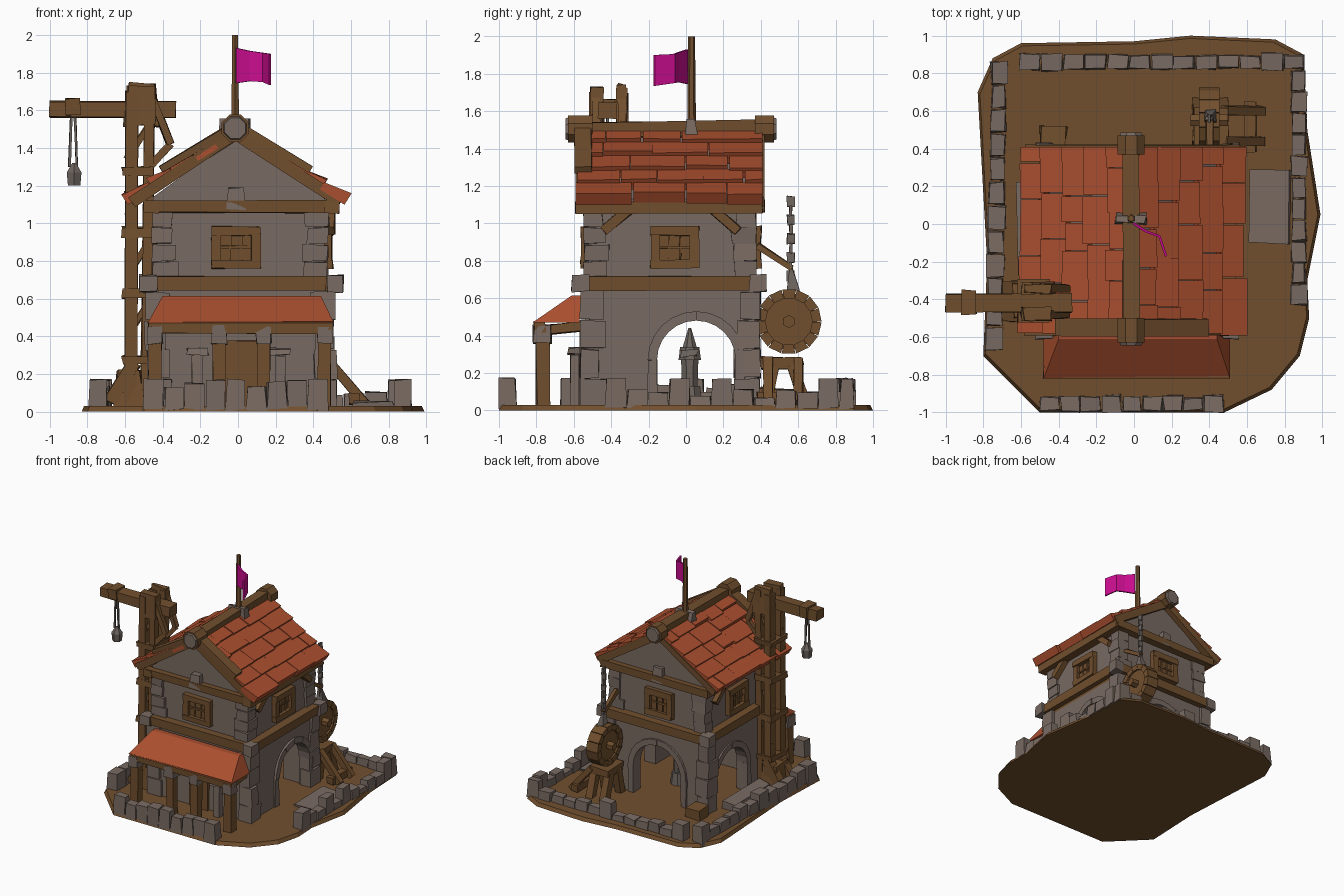
import bpy, bmesh, math, random
from mathutils import Vector as V

if "Cube" in bpy.data.objects:
    bpy.data.objects.remove(bpy.data.objects["Cube"])
random.seed(4)

def mat(name, c):
    m = bpy.data.materials.new(name)
    m.diffuse_color = (*c, 1)
    m.use_nodes = True
    m.node_tree.nodes["Principled BSDF"].inputs["Base Color"].default_value = m.diffuse_color
    return m

WOOD = mat("brown wood", (0.165, 0.078, 0.027))
STONE = mat("grey stone", (0.19, 0.145, 0.122))
RED = mat("red tile", (0.40, 0.078, 0.028))
PINK = mat("magenta cloth", (0.60, 0.004, 0.28))
METAL = mat("grey iron", (0.15, 0.125, 0.11))

class Part:
    """Collects chunky, slightly crooked solids into one object."""
    def __init__(self, name, m):
        self.name, self.m, self.bm = name, m, bmesh.new()
    def prism(self, a, b):
        va, vb = ([self.bm.verts.new(p) for p in r] for r in (a, b))
        self.bm.faces.new(va); self.bm.faces.new(vb[::-1])
        for i in range(len(va)):
            k = (i + 1) % len(va)
            self.bm.faces.new((va[i], vb[i], vb[k], va[k]))
    def box(self, p, q, j=.006, top=0):
        x0, x1 = sorted((p[0], q[0])); y0, y1 = sorted((p[1], q[1])); z0, z1 = sorted((p[2], q[2]))
        def ring(z, t):
            return [V((x, y, z)) + V([random.uniform(-j, j) for _ in "xyz"]) for x, y in
                    ((x0 + t, y0 + t), (x1 - t, y0 + t), (x1 - t, y1 - t), (x0 + t, y1 - t))]
        self.prism(ring(z0, 0), ring(z1, top))
    def beam(self, p, q, w, h=None, j=.005, end=1):
        p, q, h = V(p), V(q), h or w
        d = (q - p).normalized()
        s = d.cross(V((0, 1, 0)) if abs(d.z) > .95 else V((0, 0, 1))).normalized()
        u = s.cross(d)
        def ring(c, k):
            return [c + s * a * w * k / 2 + u * b * h * k / 2 + V([random.uniform(-j, j) for _ in "xyz"])
                    for a, b in ((-1, -1), (1, -1), (1, 1), (-1, 1))]
        self.prism(ring(p, 1), ring(q, end))
    def cyl(self, p, q, r, r2=None, n=8):
        p, q = V(p), V(q)
        rot = (q - p).to_track_quat('Z', 'Y')
        def ring(c, r):
            return [c + rot @ V((r * math.cos(t), r * math.sin(t), 0))
                    for t in [(i + .5) * math.tau / n for i in range(n)]]
        self.prism(ring(p, r), ring(q, r if r2 is None else r2))
    def done(self):
        bmesh.ops.recalc_face_normals(self.bm, faces=self.bm.faces)
        me = bpy.data.meshes.new(self.name)
        self.bm.to_mesh(me); self.bm.free()
        me.materials.append(self.m)
        bpy.context.collection.objects.link(bpy.data.objects.new(self.name, me))

# ground plate
p = Part("ground", WOOD)
edge = [(-.6, .96), (0, .97), (.3, 1), (.75, .98), (.9, .9), (.92, .5), (.99, .05), (.92, -.3), (.93, -.5),
        (.88, -.7), (.73, -.88), (.48, -1), (-.5, -1), (-.8, -.7), (-.78, -.2), (-.83, .7), (-.75, .88)]
p.prism([(x, y, 0) for x, y in edge], [(x * .985, y * .985, .03) for x, y in edge])
p.done()

# low stone perimeter walls, block by block
p = Part("perimeter_wall", STONE)
def low_wall(a, b, n, h, tall):
    a, b = V(a), V(b)
    for i in range(n):
        s, e = a.lerp(b, i / n), a.lerp(b, (i + .97) / n)
        z = .17 if i in tall else h + random.uniform(-.02, .02)
        sd = V((-(b - a).y, (b - a).x)).normalized() * (.04 + random.uniform(-.006, .008))
        p.box((*(s + sd), .01), (*(e - sd), z), .006, .004)
low_wall((-.5, -.955), (.48, -.955), 9, .15, (0, 3, 8))
low_wall((-.745, -.67), (-.715, .87), 12, .12, (0, 1, 5, 11))
low_wall((-.61, .86), (.91, .86), 13, .10, (0, 6, 12))
low_wall((.875, -.43), (.875, .82), 11, .09, (0, 3, 5, 10))
p.box((.61, -.1, .02), (.83, .28, .055), .012)
p.box((-.62, -.28, .02), (-.5, .22, .09), .01)
p.done()

# ground storey walls with open arches on left, right and back
def arch(c, r, spring, n=12):
    return [(c + r * math.cos(math.pi * i / n), spring + r * math.sin(math.pi * i / n)) for i in range(n + 1)]
XL, XR, YF, YB = -.47, .49, -.54, .37
side = lambda x: (lambda u, v, t: (x + t, u, v))
p, ring = Part("lower_walls", STONE), Part("arch_stones", STONE)
for f, lo, hi, c, o in ((lambda u, v, t: (XR + t, u, v), YF, YB, .055, .21),
                        (lambda u, v, t: (XL - t, u, v), YF, YB, .055, .21),
                        (lambda u, v, t: (u, YB + t, v), XL, XR, .01, .23)):
    a = arch(c, o, .27)
    prof = [(lo, .02), (lo, .66), (hi, .66), (hi, .02), (c + o, .02)] + a + [(c - o, .02)]
    p.prism([f(u, v, 0) for u, v in prof], [f(u, v, -.09) for u, v in prof])
    big = arch(c, o + .05, .27)
    for i in range(0, 12, 2):                       # raised voussoirs
        q = [big[i], big[i + 1], big[i + 2], a[i + 2], a[i + 1], a[i]]
        t = random.uniform(.01, .022)
        ring.prism([f(u, v, -.03) for u, v in q], [f(u, v, t) for u, v in q])
    for s in (-1, 1):
        ring.box(f(c + s * o, .02, -.03), f(c + s * (o + .05), .27, .015), .004)
p.box((XL, YF, .02), (XR, YF + .09, .66), 0)
p.done(); ring.done()

# upper storey and gable
p = Part("upper_walls", STONE)
p.box((-.43, -.52, .63), (.46, .36, 1.08), 0)
g = [(-.45, 1.06), (.46, 1.06), (.46, 1.13), (-.01, 1.46), (-.45, 1.14)]
p.prism([(x, -.53, z) for x, z in g], [(x, .37, z) for x, z in g])
p.box((-.06, -.585, 1.07), (.04, -.5, 1.19), .006, .012)
p.box((-.06, .34, 1.07), (.04, .42, 1.19), .006, .012)
p.done()

# stacked corner stones on both storeys
p = Part("corner_stones", STONE)
for sx in (-1, 1):
    for sy in (-1, 1):
        for z0, z1, n, hx, hy in ((.02, .64, 4, .5, .48), (.71, 1.07, 4, .463, .46)):
            for i in range(n):
                w, v = random.uniform(.09, .14), random.uniform(.09, .14)
                x, y = .015 + sx * (hx + random.uniform(-.006, .01)), -.085 + sy * hy
                a, b = z0 + (z1 - z0) * i / n, z0 + (z1 - z0) * (i + .97) / n
                p.box((x, y, a), (x - sx * w, y - sy * v, b), .006)
p.done()

# timber bands, eave beams and corner braces
p = Part("timber_frame", WOOD)
for y in (-.555, .39):
    p.beam((-.5, y, .68), (.55, y, .68), .07, .075)
    p.beam((-.5, y, 1.09), (.52, y, 1.09), .06, .065)
for x in (-.46, .5):
    p.beam((x, -.6, .68), (x, .41, .68), .07, .075)
    p.beam((x, -.59, 1.085), (x, .41, 1.085), .08, .06)
    for y, s in ((-.44, 1), (.28, -1)):
        p.beam((x - .01, y, .96), (x - .01, y + s * .13, 1.07), .05)
for s in (-1, 1):                                   # barge boards under the roof edge
    for y in (-.555, .385):
        p.beam((-.01 + s * .555, y, 1.115), (-.01, y, 1.475), .07, .06)
p.box((-.47, -.52, .62), (.49, .36, .65), 0)
p.done()

p = Part("beam_end_caps", STONE)
for x in (-.475, .515):
    for y in (-.565, .385):
        p.box((x - .045, y - .045, .635), (x + .045, y + .045, .725), .006)
p.done()

# windows on four sides
p = Part("windows", WOOD)
for f, c in ((lambda u, v, t: (u, -.52 - t, v), -.01), (lambda u, v, t: (u, .36 + t, v), -.01),
             (lambda u, v, t: (.46 + t, u, v), -.06), (lambda u, v, t: (-.43 - t, u, v), -.06)):
    def bar(u0, u1, v0, v1, t):
        p.box(f(c + u0, v0, -.02), f(c + u1, v1, t), .004)
    bar(-.1, .1, .79, .95, .012)
    for s in (-1, 1):
        bar(s * .08, s * .13, .765, .98, .04)
        bar(s * .025, s * .035, .8, .94, .022)
    bar(-.13, .13, .76, .805, .045)
    bar(-.13, .13, .935, .985, .045)
    bar(-.09, .09, .865, .88, .02)
p.done()

# tiled roof: overlapping courses with ragged edges
p = Part("roof_tiles", RED)
for s in (-1, 1):
    dr, nr = V((s * .85, 0, -.53)), V((s * .53, 0, .85))
    top = V((-.01, 0, 1.505))
    for r in range(5):
        y = -.585
        while y < .40:
            w = random.uniform(.13, .3)
            e = .415 if y + w > .34 else y + w
            d0, d1 = r * .137, (r + 1) * .137 + random.uniform(-.012, .02)
            def row(yy):
                return [top + dr * d + nr * n + V((0, yy, 0)) for d, n in
                        ((d0, -.04), (d1, -.04), (d1, .026 + random.uniform(-.006, .006)), (d0, .004))]
            p.prism(row(y + random.uniform(-.006, .006)), row(e - .005))
            y = e
p.done()

# ridge beam with faceted ends, roof edge strips
p = Part("ridge_beam", WOOD)
p.beam((-.015, -.6, 1.5), (-.015, .45, 1.515), .09, .075)
for s in (-1, 1):
    p.beam((-.01 + s * .4, -.55, 1.285), (-.01, -.55, 1.525), .09, .04)
for a, b in ((-.63, -.5), (.37, .47)):
    p.cyl((-.015, a, 1.505), (-.015, b, 1.505), .078)
p.done()
p = Part("ridge_end_caps", STONE)
p.cyl((-.015, -.645, 1.505), (-.015, -.62, 1.505), .06, .07)
p.cyl((-.015, .46, 1.505), (-.015, .485, 1.505), .07, .06)
p.box((-.1, .0, 1.47), (.07, .06, 1.55), .008, .01)
p.done()

# flag
p = Part("flag_pole", WOOD)
p.cyl((-.015, .03, 1.48), (-.015, .03, 2.0), .024, .018, 6)
p.done()
p = Part("flag", PINK)
path = [(-.01, .0, 1.745, 1.93), (.06, -.045, 1.755, 1.915), (.13, -.07, 1.75, 1.905), (.165, -.175, 1.735, 1.90)]
for a, b in zip(path, path[1:]):
    q = [(a[0], a[1], a[2]), (b[0], b[1], b[2]), (b[0], b[1], b[3]), (a[0], a[1], a[3])]
    p.prism(q, [(x + .01, y + .01, z) for x, y, z in q])
p.done()

# porch: hipped awning on four posts
p = Part("awning", RED)
a = [(-.48, -.82, .47), (.51, -.82, .47), (.51, -.57, .47), (-.48, -.57, .47)]
b = [(-.40, -.61, .615), (.44, -.61, .615), (.44, -.56, .615), (-.40, -.56, .615)]
p.prism(a, b)
p.done()
p, q = Part("porch_posts", WOOD), Part("porch_brackets", STONE)
p.beam((-.48, -.78, .445), (.5, -.78, .445), .06, .06)
for x in (-.44, -.1, .135, .46):
    p.box((x - .035, -.8, .02), (x + .035, -.73, .44))
    p.beam((x, -.75, .43), (x, -.54, .45), .05)
    q.box((x - .04, -.815, .36), (x + .04, -.72, .455), .006)
p.box((-.08, -.565, .03), (.1, -.53, .38), .005)
for x in (-.22, .22):                               # small anvils beside the door
    q.box((x - .02, -.62, .02), (x + .03, -.57, .3))
    q.box((x - .05, -.63, .3), (x + .06, -.57, .335))
p.done(); q.done()

# anvil column inside the arches
p = Part("inner_pillar", METAL)
for z0, z1, r, r2 in ((.02, .13, .075, .06), (.13, .27, .045, .05), (.27, .34, .065, .055), (.34, .44, .04, .008)):
    p.cyl((.05, .02, z0), (.05, .02, z1), r, r2)
p.box((-.05, -.03, .29), (.15, .06, .33), .01)
p.done()

# crane at the left
p = Part("crane", WOOD)
for y in (-.48, -.34):
    p.beam((-.57, y, .02), (-.565, y, 1.7), .065, .07)
    p.beam((-.49, y, .02), (-.47, y, 1.72), .055, .06)
    p.box((-.6, y - .04, 1.52), (-.43, y + .04, 1.74), .014, .01)
    p.beam((-.46, y, 1.68), (-.36, y, 1.42), .04)
    p.beam((-.36, y, 1.42), (-.47, y, 1.3), .035)
    p.beam((-.68, y, .05), (-.55, y, .26), .07)
    for z in (.4, .72, 1.04, 1.34):
        p.beam((-.59, y, z), (-.46, y, z + .2), .03)
for z in (.25, .6, .93, 1.25):
    p.box((-.615, -.52, z), (-.45, -.3, z + .05), .008)
p.box((-.66, -.52, .02), (-.5, -.3, .22), .008, .02)
p.beam((-1.0, -.42, 1.605), (-.33, -.42, 1.605), .1, .085)
p.box((-.92, -.48, 1.57), (-.84, -.35, 1.665))
p.done()
p = Part("crane_hook", METAL)
for s in (-1, 1):
    p.beam((-.875 + s * .01, -.42, 1.57), (-.875 + s * .02, -.42, 1.3), .013, j=.002)
p.cyl((-.87, -.42, 1.2), (-.87, -.42, 1.27), .038, .045, 6)
p.cyl((-.87, -.42, 1.27), (-.87, -.42, 1.32), .045, .012, 6)
p.done()

# grinding wheel at the back with its stand
p = Part("wheel", WOOD)
p.cyl((.36, .55, .475), (.44, .55, .475), .155, n=14)
for i in range(14):
    t, u = i * math.tau / 14, (i + .95) * math.tau / 14
    o = lambda x: [(x, .55 + r * math.cos(k), .475 + r * math.sin(k)) for r, k in ((.125, t), (.175, t), (.175, u), (.125, u))]
    p.prism(o(.345), o(.455))
p.cyl((.3, .55, .475), (.5, .55, .475), .035, n=6)
p.done()
p = Part("wheel_stand", WOOD)
p.box((.32, .4, .22), (.5, .62, .285))
for x in (.34, .47):
    p.beam((x, .42, .02), (x, .47, .24), .06)
    p.beam((x, .64, .02), (x, .57, .24), .06)
for y in (.44, .6):
    p.beam((.68, y, .04), (.48, y, .27), .05)
p.beam((.62, .38, .07), (.62, .65, .07), .06)
p.beam((.4, .38, .88), (.4, .57, .76), .035)
p.box((-.5, .4, .02), (-.36, .52, .12), .012)
p.done()
p = Part("chain", METAL)
for i in range(9):
    w, v = (.02, .008) if i % 2 else (.008, .02)
    p.box((.4 - w, .56 - v, .69 + i * .05), (.4 + w, .56 + v, .745 + i * .05), .003)
p.box((.37, .53, .65), (.43, .6, .76), .012, .02)
p.done()
